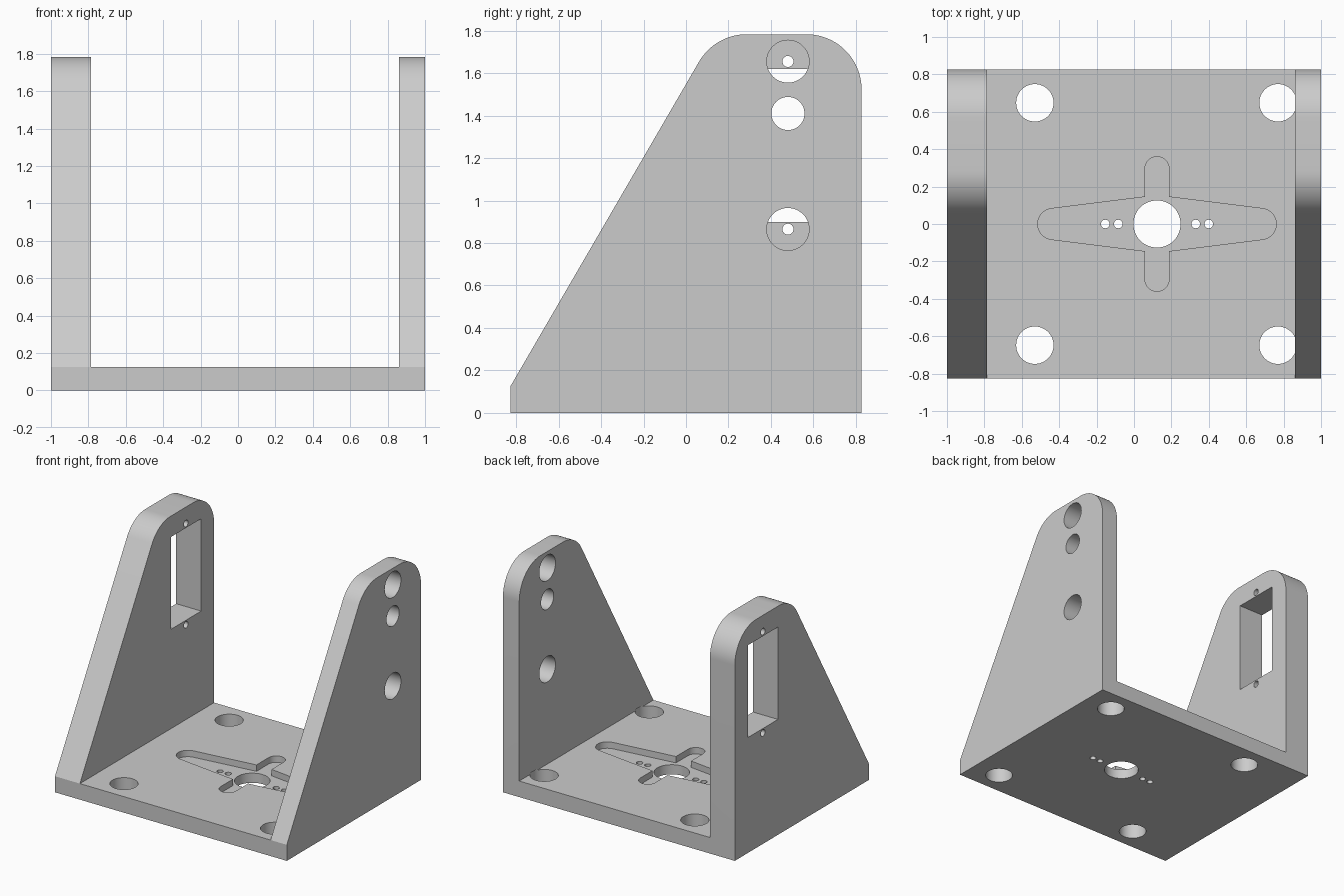
import bpy
import bmesh
from math import cos, sin, radians

if "Cube" in bpy.data.objects:
    bpy.data.objects.remove(bpy.data.objects["Cube"], do_unlink=True)

grey = bpy.data.materials.new("plain_grey")
grey.use_nodes = True
colour = (0.6, 0.6, 0.6, 1)
grey.diffuse_color = colour
grey.node_tree.nodes["Principled BSDF"].inputs["Base Color"].default_value = colour


def arc(cx, cy, r, start, end, steps=16):
    angles = [radians(start + (end - start) * i / steps) for i in range(steps + 1)]
    return [(cx + r * cos(a), cy + r * sin(a)) for a in angles]


def circle(cx, cy, r, steps=48):
    return arc(cx, cy, r, 0, 360, steps)[:-1]


def rectangle(u0, v0, u1, v1):
    return [(u0, v0), (u1, v0), (u1, v1), (u0, v1)]


def prism(name, outline, axis, low, high):
    """Extrude a 2D outline along x (outline in y, z) or z (outline in x, y)."""
    def place(u, v, w):
        return (w, u, v) if axis == "x" else (u, v, w)
    bm = bmesh.new()
    face = bm.faces.new([bm.verts.new(place(u, v, low)) for u, v in outline])
    top = bmesh.ops.extrude_face_region(bm, geom=[face])
    shift = place(0, 0, high - low)
    moved = [g for g in top["geom"] if isinstance(g, bmesh.types.BMVert)]
    bmesh.ops.translate(bm, verts=moved, vec=shift)
    bmesh.ops.recalc_face_normals(bm, faces=bm.faces)
    mesh = bpy.data.meshes.new(name)
    bm.to_mesh(mesh)
    bm.free()
    mesh.materials.append(grey)
    obj = bpy.data.objects.new(name, mesh)
    bpy.context.collection.objects.link(obj)
    return obj


DEPTH, TOP, FLOOR = 0.827, 1.783, 0.125
LEFT_IN, RIGHT_IN = -0.785, 0.86
R = 0.26

# Side profile, swept over the full width
profile = [(-DEPTH, 0), (DEPTH, 0)]
profile += arc(DEPTH - R, TOP - R, R, 0, 90, 20)
profile += arc(0.286, TOP - R, R, 90, 150, 16)
profile += [(-DEPTH, FLOOR)]
body = prism("bracket_body", profile, "x", -1, 1)

# Space between the two side walls
cutters = [prism("wall_gap", rectangle(-1, FLOOR, 1, 2), "x", LEFT_IN, RIGHT_IN)]

# Round access holes in the thin wall
HOLE_Y = 0.48
for z, r in ((1.655, 0.1), (1.41, 0.078), (0.865, 0.1)):
    cutters.append(prism("wall_hole", circle(HOLE_Y, z, r), "x", 0.8, 1.1))

# Rectangular window and its screw holes in the thick wall
cutters.append(prism("window", rectangle(0.295, 0.9, 0.667, 1.62), "x", -1.1, -0.7))
for z in (0.865, 1.655):
    cutters.append(prism("window_screw", circle(HOLE_Y, z, 0.026, 24), "x", -1.1, -0.7))

# Mounting holes near the base corners
for x in (-0.53, 0.77):
    for y in (-0.648, 0.648):
        cutters.append(prism("corner_hole", circle(x, y, 0.1), "z", -0.1, FLOOR + 0.01))

# Shallow cross-shaped pocket around the shaft hole
CX, SLOT, SHOULDER = 0.123, 0.065, 0.145
cross = arc(CX + 0.555, 0, 0.083, -83, 83)
cross += [(CX + SLOT, SHOULDER)] + arc(CX, 0.295, SLOT, 0, 180) + [(CX - SLOT, SHOULDER)]
cross += arc(CX - 0.555, 0, 0.083, 97, 263)
cross += [(CX - SLOT, -SHOULDER)] + arc(CX, -0.295, SLOT, 180, 360) + [(CX + SLOT, -SHOULDER)]
cutters.append(prism("cross_pocket", cross, "z", FLOOR - 0.05, 0.3))

# Shaft hole and small screw holes through the base
cutters.append(prism("shaft_hole", circle(CX, 0, 0.126), "z", -0.1, 0.3))
for offset in (-0.277, -0.207, 0.207, 0.277):
    cutters.append(prism("small_hole", circle(CX + offset, 0, 0.023, 24), "z", -0.1, 0.3))

# Cut everything, then drop the cutters
bpy.ops.object.select_all(action="DESELECT")
bpy.context.view_layer.objects.active = body
body.select_set(True)
for cutter in cutters:
    cutter.hide_render = True
    mod = body.modifiers.new(cutter.name, "BOOLEAN")
    mod.operation = "DIFFERENCE"
    mod.solver = "EXACT"
    mod.object = cutter
    bpy.ops.object.modifier_apply(modifier=mod.name)
    bpy.data.objects.remove(cutter, do_unlink=True)

bpy.ops.object.shade_smooth_by_angle(angle=radians(25))
